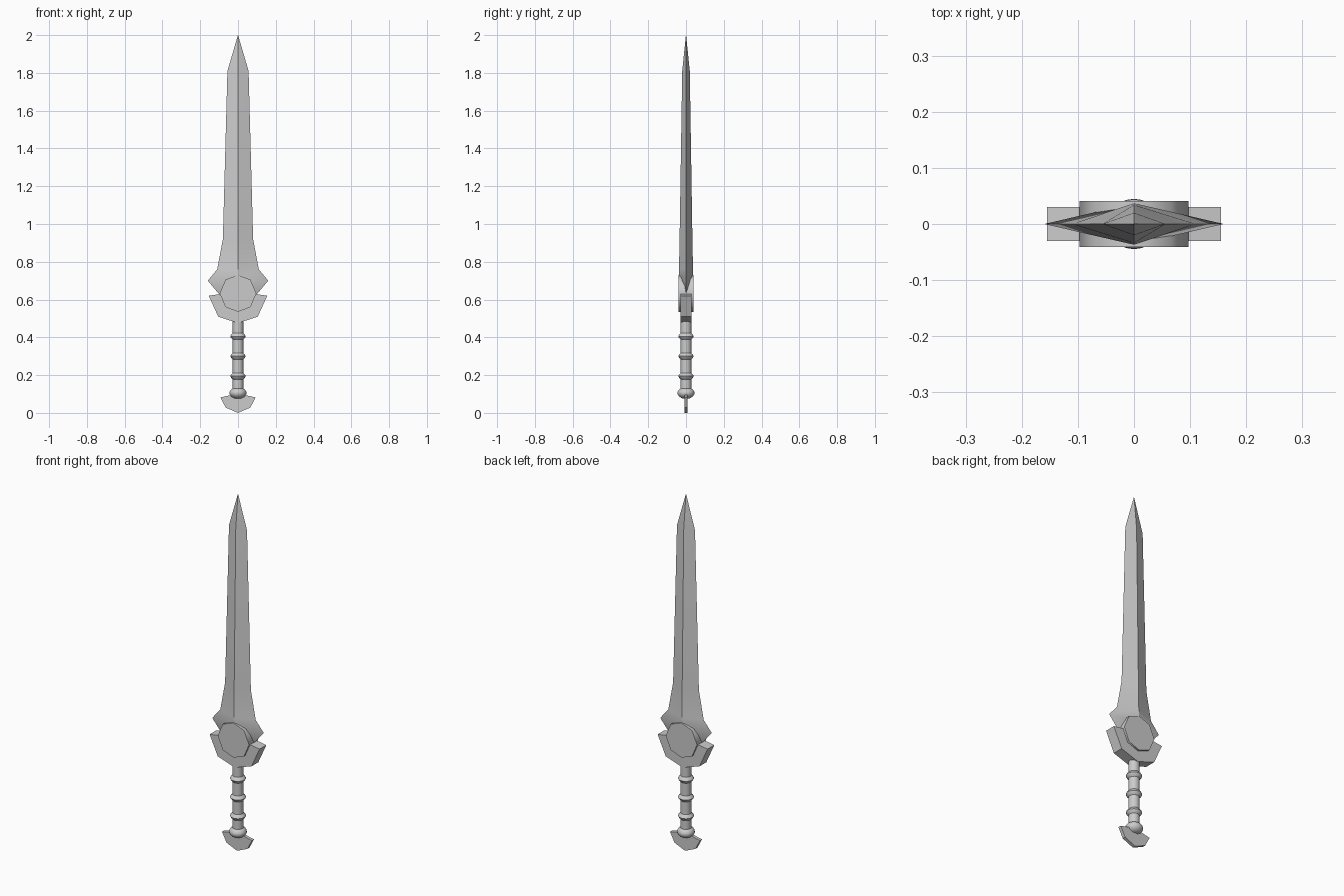
import bpy, bmesh, math

cube = bpy.data.objects.get("Cube")
if cube:
    bpy.data.objects.remove(cube)

steel = bpy.data.materials.new("grey steel")
steel.use_nodes = True
steel.diffuse_color = (0.6, 0.6, 0.6, 1)
steel.node_tree.nodes["Principled BSDF"].inputs["Base Color"].default_value = (0.6, 0.6, 0.6, 1)


def finish(name, bm, angle=30):
    bmesh.ops.recalc_face_normals(bm, faces=bm.faces)
    mesh = bpy.data.meshes.new(name)
    bm.to_mesh(mesh)
    bm.free()
    mesh.materials.append(steel)
    obj = bpy.data.objects.new(name, mesh)
    bpy.context.collection.objects.link(obj)
    bpy.ops.object.select_all(action="DESELECT")
    obj.select_set(True)
    bpy.context.view_layer.objects.active = obj
    bpy.ops.object.shade_smooth_by_angle(angle=math.radians(angle))
    return obj


def plate(name, half, depth, angle=30):
    """Mirror a half outline (x, z) across x = 0 and extrude it along y."""
    outline = half + [(-x, z) for x, z in reversed(half) if x > 0]
    bm = bmesh.new()
    face = bm.faces.new([bm.verts.new((x, -depth, z)) for x, z in outline])
    ext = bmesh.ops.extrude_face_region(bm, geom=[face])["geom"]
    moved = [v for v in ext if isinstance(v, bmesh.types.BMVert)]
    bmesh.ops.translate(bm, verts=moved, vec=(0, 2 * depth, 0))
    return finish(name, bm, angle)


def loft(name, rings, angle=30):
    """Bridge equal rings of points and cap both ends."""
    bm = bmesh.new()
    loops = [[bm.verts.new(p) for p in ring] for ring in rings]
    n = len(loops[0])
    for a, b in zip(loops, loops[1:]):
        for i in range(n):
            j = (i + 1) % n
            bm.faces.new((a[i], a[j], b[j], b[i]))
    bm.faces.new(loops[0])
    bm.faces.new(loops[-1])
    bmesh.ops.remove_doubles(bm, verts=bm.verts, dist=0.0001)
    return finish(name, bm, angle)


def lathe(name, profile, sides=20):
    turns = [2 * math.pi * i / sides for i in range(sides)]
    return loft(name, [[(r * math.cos(t), r * math.sin(t), z) for t in turns]
                       for r, z in profile], 45)


# Blade: diamond sections given as height, half width, half thickness
sections = [(0.62, 0.09, 0.004), (0.64, 0.11, 0.012), (0.70, 0.16, 0.037),
            (0.76, 0.11, 0.037), (0.92, 0.08, 0.034), (1.81, 0.056, 0.02),
            (2.0, 0.0005, 0.0005)]
loft("blade", [[(w, 0, z), (0, t, z), (-w, 0, z), (0, -t, z)]
               for z, w, t in sections])

# Crossguard with upturned arms, and the eight-sided boss on it
plate("crossguard", [(0, 0.475), (0.105, 0.51), (0.155, 0.62),
                     (0.09, 0.63), (0.06, 0.56), (0, 0.54)], 0.03)
plate("guard_boss", [(0, 0.535), (0.066, 0.56), (0.097, 0.633),
                     (0.066, 0.705), (0, 0.73)], 0.041, 50)

# Grip with raised bands
lathe("grip", [(0.028, 0.09), (0.028, 0.49)])
for i in range(3):
    z = 0.195 + 0.105 * i
    lathe(f"grip_band_{i + 1}", [(0.027, z - 0.018), (0.036, z - 0.009), (0.041, z),
                                 (0.036, z + 0.009), (0.027, z + 0.018)])

# Pommel collar and flat pommel
lathe("pommel_collar", [(0.018, 0.076), (0.036, 0.086), (0.045, 0.1),
                        (0.044, 0.113), (0.036, 0.124), (0.026, 0.13)])
plate("pommel", [(0, 0), (0.065, 0.028), (0.093, 0.082),
                 (0.035, 0.095), (0, 0.08)], 0.009)
